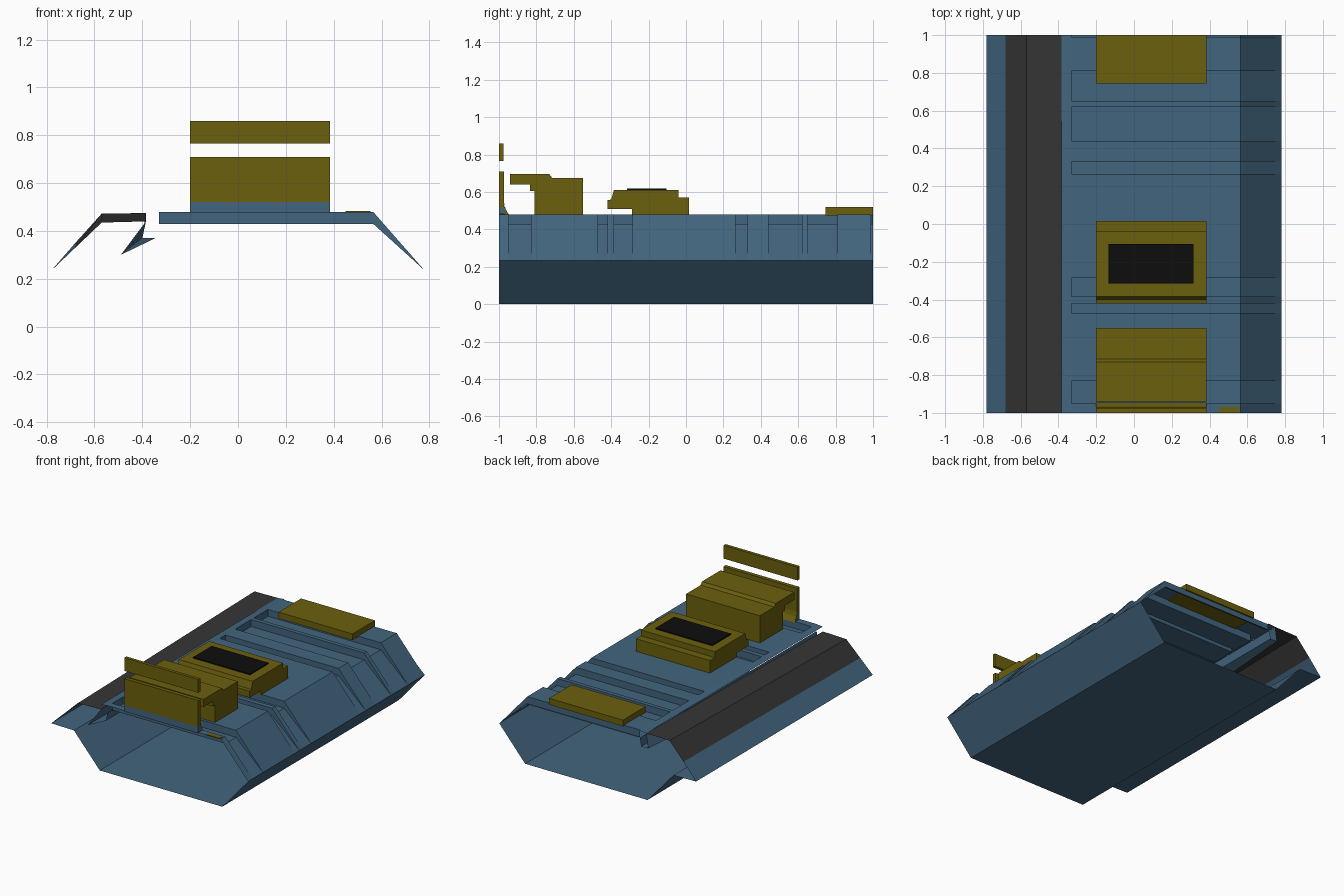
import bpy, bmesh

if "Cube" in bpy.data.objects:
    bpy.data.objects.remove(bpy.data.objects["Cube"])


def material(name, rgb):
    m = bpy.data.materials.new(name)
    m.diffuse_color = (*rgb, 1)
    m.use_nodes = True
    m.node_tree.nodes["Principled BSDF"].inputs["Base Color"].default_value = m.diffuse_color
    return m


BLUE = material("slate_blue", (0.055, 0.13, 0.21))
GOLD = material("olive_gold", (0.145, 0.115, 0.004))
GREY = material("dark_grey", (0.036, 0.036, 0.036))
BLACK = material("black", (0.004, 0.004, 0.004))


def finish(name, bm, mat):
    bmesh.ops.remove_doubles(bm, verts=bm.verts, dist=0.0005)
    bmesh.ops.recalc_face_normals(bm, faces=bm.faces)
    me = bpy.data.meshes.new(name)
    bm.to_mesh(me)
    bm.free()
    me.materials.append(mat)
    ob = bpy.data.objects.new(name, me)
    bpy.context.collection.objects.link(ob)
    return ob


def loft(name, rows, mat):
    """Open sheet through rows of equally many points."""
    bm = bmesh.new()
    grid = [[bm.verts.new(p) for p in row] for row in rows]
    for a, b in zip(grid, grid[1:]):
        for i in range(len(a) - 1):
            bm.faces.new((a[i], a[i + 1], b[i + 1], b[i]))
    return finish(name, bm, mat)


def along(name, front, back, mat):
    """Sheet from a front (x, z) section to a back one."""
    return loft(name, [[(x, -1, z) for x, z in front],
                       [(x, 1, z) for x, z in back]], mat)


def extrude_x(name, profile, x0, x1, mat):
    """Solid from a closed (y, z) outline."""
    bm = bmesh.new()
    f = bm.faces.new([bm.verts.new((x0, y, z)) for y, z in profile])
    g = bmesh.ops.extrude_face_region(bm, geom=[f])["geom"]
    vs = [v for v in g if isinstance(v, bmesh.types.BMVert)]
    bmesh.ops.translate(bm, verts=vs, vec=(x1 - x0, 0, 0))
    return finish(name, bm, mat)


def box(name, x0, x1, y0, y1, z0, z1, mat):
    return extrude_x(name, [(y0, z0), (y1, z0), (y1, z1), (y0, z1)], x0, x1, mat)


# Grooved deck
TOP, LOW = 0.48, 0.43
grooves = [(-0.95, -0.83), (-0.47, -0.42), (-0.385, -0.285), (0.265, 0.33),
           (0.44, 0.62), (0.65, 0.81)]
section = [(-1, TOP)]
for a, b in grooves:
    section += [(a, TOP), (a, LOW), (b, LOW), (b, TOP)]
section += [(0.99, TOP), (0.99, LOW), (1, LOW)]
XL, XR = -0.33, 0.565
loft("deck", [[(XL, y, z) for y, z in section],
              [(XR, y, z) for y, z in section]], BLUE)

# Groove ends and flat lip on the left of the deck
for a, b in grooves:
    loft("groove_end", [[(XL, a, LOW), (XL, b, LOW)],
                        [(XL, a, TOP), (XL, b, TOP)]], BLUE)
along("deck_lip", [(-0.385, 0.475), (XL, TOP)], [(-0.385, 0.475), (XL, TOP)], BLUE)

# Right flank follows the grooved deck edge
loft("right_flank", [[(XR, y, z) for y, z in section],
                     [(0.78, y, 0.235) for y, z in section]], BLUE)

# Open-ended lower hull
hull = [(0.78, 0.235), (0.575, 0), (-0.395, 0), (-0.6, 0.232),
        (-0.78, 0.235)]
along("lower_hull", hull, hull, BLUE)

# Left shoulder: blue skirt below, grey panel above
along("left_skirt", [(-0.78, 0.235), (-0.68, 0.33)],
      [(-0.78, 0.235), (-0.68, 0.35)], BLUE)
along("shoulder_panel", [(-0.68, 0.33), (-0.57, 0.435), (-0.385, 0.44)],
      [(-0.68, 0.35), (-0.57, 0.472), (-0.385, 0.475)], GREY)

# Channel under the left lip
along("under_channel", [(-0.385, 0.44), (-0.49, 0.3), (-0.345, 0.37), (-0.335, 0.43)],
      [(-0.385, 0.475), (-0.4, 0.37), (-0.345, 0.37), (-0.335, 0.43)], BLUE)

# Front panel, its base and the rail above it
GL, GR = -0.2, 0.385
box("front_panel", GL, GR, -1, -0.972, 0.52, 0.71, GOLD)
box("front_panel_base", GL, GR, -1, -0.97, 0.475, 0.52, BLUE)
extrude_x("front_panel_foot", [(-0.972, 0.54), (-0.97, 0.475), (-0.945, 0.475),
                               (-0.965, 0.51)], GL, GR, GOLD)
box("front_rail", GL, GR, -1, -0.977, 0.765, 0.86, GOLD)
box("small_step", 0.45, 0.555, -1, -0.97, 0.478, 0.484, GOLD)

# Front console
extrude_x("front_console", [
    (-0.81, 0.475), (-0.55, 0.475), (-0.55, 0.675), (-0.715, 0.675), (-0.73, 0.695),
    (-0.94, 0.695), (-0.94, 0.64), (-0.835, 0.64), (-0.835, 0.605), (-0.81, 0.605)],
    GL, GR, GOLD)

# Middle console with dark top plate
extrude_x("middle_console", [
    (-0.29, 0.475), (0.015, 0.475), (0.015, 0.57), (-0.04, 0.57), (-0.04, 0.612),
    (-0.385, 0.612), (-0.4, 0.56), (-0.42, 0.556), (-0.42, 0.508), (-0.29, 0.508)],
    GL, GR, GOLD)
box("console_top_plate", -0.135, 0.315, -0.315, -0.105, 0.612, 0.62, BLACK)

# Rear slab
box("rear_slab", GL, GR, 0.745, 1, 0.475, 0.52, GOLD)
